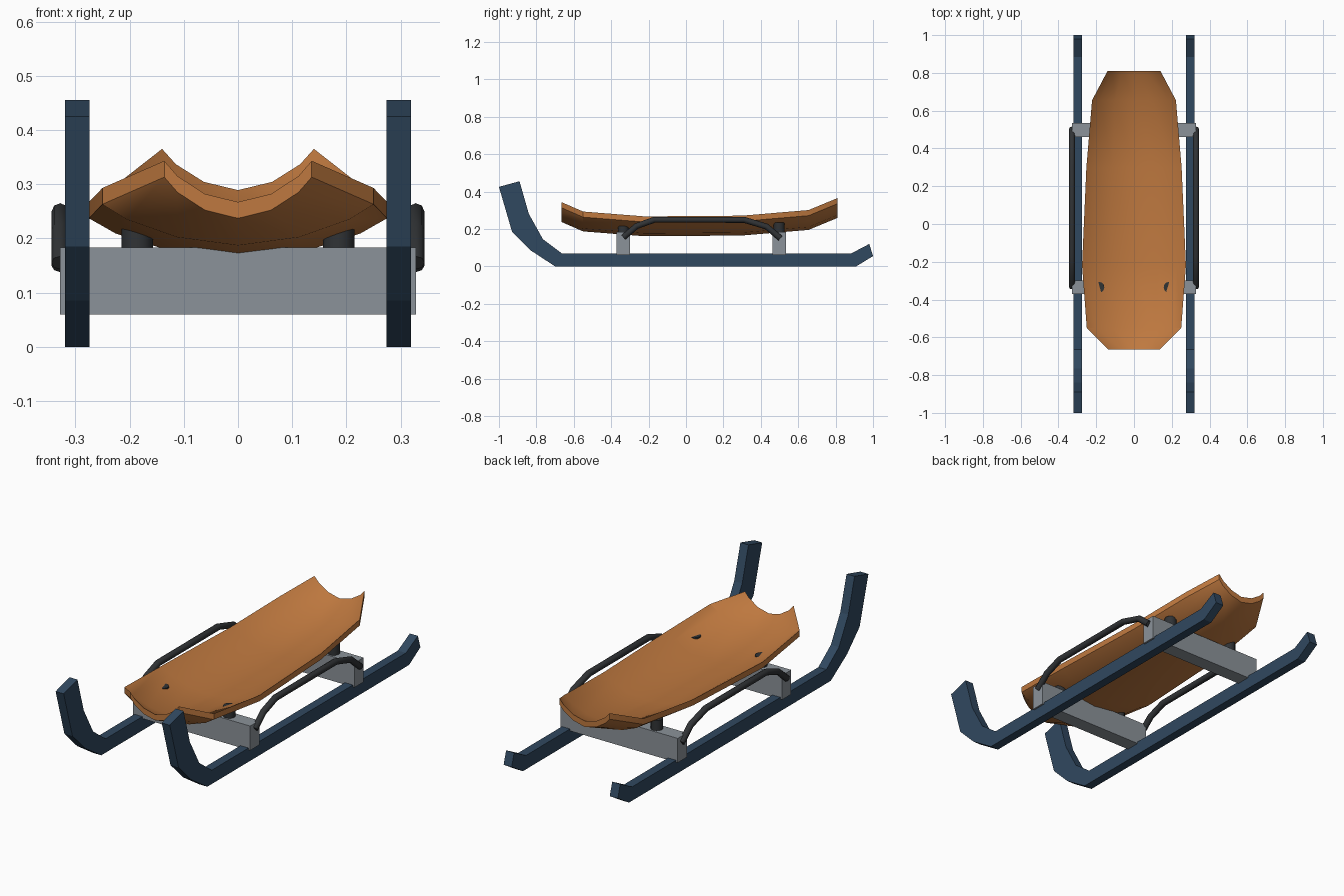
import bpy, bmesh, math

if "Cube" in bpy.data.objects:
    bpy.data.objects.remove(bpy.data.objects["Cube"])


def mat(name, rgb):
    m = bpy.data.materials.new(name)
    m.diffuse_color = (*rgb, 1)
    m.use_nodes = True
    m.node_tree.nodes["Principled BSDF"].inputs["Base Color"].default_value = m.diffuse_color
    return m


ORANGE = mat("orange_shell", (0.52, 0.19, 0.05))
NAVY = mat("navy_steel", (0.03, 0.065, 0.115))
GREY = mat("grey_metal", (0.26, 0.29, 0.32))
BLACK = mat("black_rubber", (0.03, 0.033, 0.036))


def mesh_object(name, verts, faces, material):
    me = bpy.data.meshes.new(name)
    me.from_pydata(verts, [], faces)
    bm = bmesh.new()
    bm.from_mesh(me)
    bmesh.ops.recalc_face_normals(bm, faces=bm.faces)
    bm.to_mesh(me)
    bm.free()
    me.materials.append(material)
    ob = bpy.data.objects.new(name, me)
    bpy.context.collection.objects.link(ob)
    return ob


def smooth(ob, angle):
    bpy.ops.object.select_all(action='DESELECT')
    ob.select_set(True)
    bpy.context.view_layer.objects.active = ob
    bpy.ops.object.shade_smooth_by_angle(angle=math.radians(angle))


# Runner: upper and lower (y, z) edges paired along the length
lower = [(-1.0, 0.425), (-0.93, 0.185), (-0.83, 0.085), (-0.70, 0), (0.91, 0), (1.0, 0.055)]
upper = [(-0.89, 0.455), (-0.84, 0.28), (-0.765, 0.145), (-0.665, 0.07), (0.885, 0.07), (0.98, 0.12)]


def runner(name, x0, x1):
    verts, faces = [], []
    for lo, up in zip(lower, upper):
        verts += [(x0, *lo), (x1, *lo), (x1, *up), (x0, *up)]
    n = len(lower)
    for i in range(n - 1):
        for j in range(4):
            k = (j + 1) % 4
            faces.append((4*i + j, 4*i + k, 4*i + 4 + k, 4*i + 4 + j))
    faces += [(0, 1, 2, 3), tuple(range(4*n - 4, 4*n))]
    mesh_object(name, verts, faces, NAVY)


# Side rail: bent round tube
def rail(name, x):
    cu = bpy.data.curves.new(name, 'CURVE')
    cu.dimensions = '3D'
    cu.bevel_depth = 0.016
    cu.bevel_resolution = 2
    cu.use_fill_caps = True
    path = [(-0.335, 0.155), (-0.265, 0.215), (-0.17, 0.249), (0.31, 0.249), (0.43, 0.213), (0.505, 0.15)]
    sp = cu.splines.new('POLY')
    sp.points.add(len(path) - 1)
    for p, (y, z) in zip(sp.points, path):
        p.co = (x, y, z, 1)
    cu.materials.append(BLACK)
    ob = bpy.data.objects.new(name, cu)
    bpy.context.collection.objects.link(ob)


for side, s in (("left", -1), ("right", 1)):
    runner(side + "_runner", s * 0.274, s * 0.319)
    rail(side + "_rail", s * 0.328)

# Crossbars and seat posts
for end, y in (("front", -0.335), ("back", 0.498)):
    bpy.ops.mesh.primitive_cube_add(size=1, location=(0, y, 0.1215))
    bar = bpy.context.object
    bar.name = end + "_crossbar"
    bar.scale = (0.656, 0.073, 0.123)
    bar.data.materials.append(GREY)
    for side, s in (("left", -1), ("right", 1)):
        bpy.ops.mesh.primitive_cylinder_add(vertices=12, radius=0.029, depth=0.085,
                                            location=(s * 0.186, y, 0.1925))
        post = bpy.context.object
        post.name = end + "_" + side + "_post"
        post.data.materials.append(BLACK)
        smooth(post, 40)

# Seat shell: dished sections (y, half width, bottom centre z)
sections = [(-0.665, 0.136, 0.237), (-0.55, 0.25, 0.187), (-0.22, 0.275, 0.161),
            (0.3, 0.252, 0.165), (0.655, 0.222, 0.195), (0.81, 0.14, 0.259)]
half = [(0.45, 0.2), (0.82, 0.63), (1, 1)]
dish = [(-u, h) for u, h in reversed(half)] + [(0, 0)] + half
verts, faces = [], []
for y, w, z in sections:
    verts += [(u * w, y, z + 0.076 * h) for u, h in dish]
    verts += [(u * w, y, z + 0.030 + 0.076 * h) for u, h in reversed(dish)]
m, n = 2 * len(dish), len(sections)
for i in range(n - 1):
    for j in range(m):
        k = (j + 1) % m
        faces.append((m*i + j, m*i + k, m*i + m + k, m*i + m + j))
for i in (0, n - 1):
    for j in range(len(dish) - 1):
        faces.append((m*i + j, m*i + j + 1, m*i + m - 2 - j, m*i + m - 1 - j))
seat = mesh_object("seat_shell", verts, faces, ORANGE)
smooth(seat, 30)
